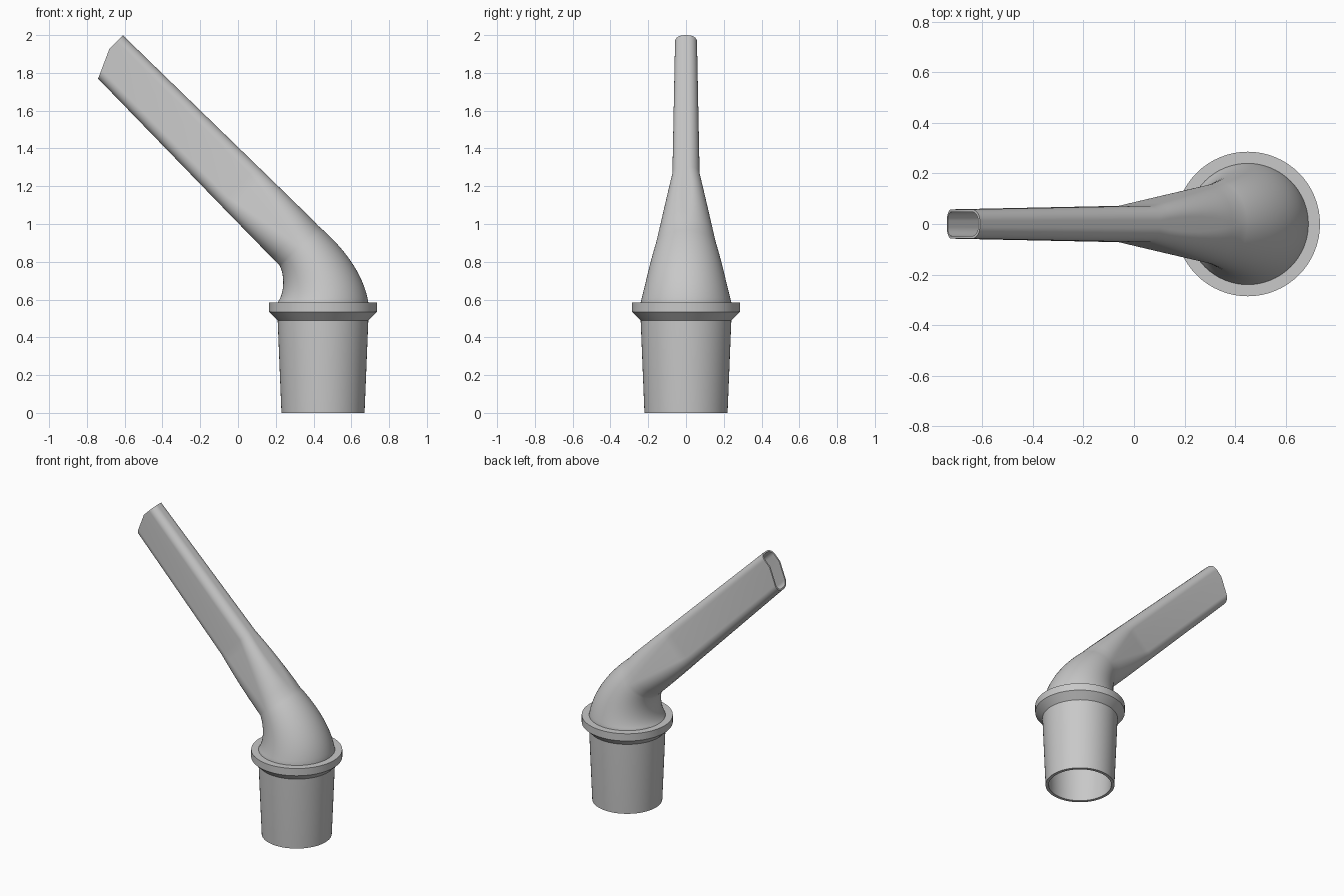
import bpy, bmesh, math
from mathutils import Vector

cube = bpy.data.objects.get("Cube")
if cube:
    bpy.data.objects.remove(cube)

AXIS_X = 0.45                      # centre of the round socket
COLLAR_Z = 0.585                   # top of the collar
ALONG = Vector((-1, 0, 1)).normalized()
ACROSS = Vector((1, 0, 1)).normalized()
SIDE = Vector((0, 1, 0))
NOTCH = 0.028                      # where the slanted part of the tip begins

grey = bpy.data.materials.new("plain_grey")
grey.use_nodes = True
grey.diffuse_color = (0.58, 0.58, 0.58, 1)
grey.node_tree.nodes["Principled BSDF"].inputs["Base Color"].default_value = grey.diffuse_color


def lerp(a, b, u):
    return a + (b - a) * u


def bezier(p, u):
    v = 1 - u
    pts = [Vector((x, 0, z)) for x, z in p]
    return pts[0] * v**3 + pts[1] * 3 * v * v * u + pts[2] * 3 * v * u * u + pts[3] * u**3


def section(centre, axis, a, b, wall=0, blend=0, radius=0, slant=0, steps=16):
    """Ring that blends from an ellipse (0) to a rounded rectangle (1)."""
    a, b, radius = a - wall, b - wall, max(radius - wall, 0.01)
    ring = []

    def add(n, y):
        drop = slant * max(0, NOTCH - n)
        ring.append(centre + axis * n + SIDE * y - ALONG * drop)

    for q in range(4):
        sx, sy = (1, -1, -1, 1)[q], (1, 1, -1, -1)[q]
        for i in range(steps + 1):
            t = (q + i / steps) * math.pi / 2
            c, s = math.cos(t), math.sin(t)
            add(lerp(a * c, sx * (a - radius) + radius * c, blend),
                lerp(b * s, sy * (b - radius) + radius * s, blend))
        if q % 2 == 0:             # extra point on each long flat side
            add(NOTCH * blend, sy * b)
    return ring


def finish(name, rings):
    """Skin a closed loop of rings into a solid shell."""
    bm = bmesh.new()
    rows = [[bm.verts.new(p) for p in ring] for ring in rings]
    for r, row in enumerate(rows):
        nxt = rows[(r + 1) % len(rows)]
        for i in range(len(row)):
            j = (i + 1) % len(row)
            bm.faces.new((row[i], row[j], nxt[j], nxt[i]))
    bmesh.ops.remove_doubles(bm, verts=bm.verts, dist=1e-5)
    bmesh.ops.recalc_face_normals(bm, faces=bm.faces)
    mesh = bpy.data.meshes.new(name)
    bm.to_mesh(mesh)
    bm.free()
    obj = bpy.data.objects.new(name, mesh)
    bpy.context.collection.objects.link(obj)
    mesh.materials.append(grey)
    bpy.ops.object.select_all(action='DESELECT')
    obj.select_set(True)
    bpy.context.view_layer.objects.active = obj
    bpy.ops.object.shade_smooth_by_angle(angle=math.radians(30))


def round_ring(r, z):
    return section(Vector((AXIS_X, 0, z)), Vector((1, 0, 0)), r, r)


def skin(inside):
    """All rings of the outer or inner surface, from socket mouth to tip."""
    wall = 0.02 if inside else 0
    rings = [round_ring(0.22 - wall, 0), round_ring(0.24 - wall, 0.49)]
    # curved elbow
    outer = [(0.69, COLLAR_Z), (0.665, 0.74), (0.55, 0.885), (0.425, 0.99)]
    inner = [(0.21, COLLAR_Z), (0.25, 0.64), (0.245, 0.735), (0.22, 0.78)]
    for k in range(17):
        u = k / 16
        p, q = bezier(outer, u), bezier(inner, u)
        rings.append(section((p + q) / 2, (p - q).normalized(), (p - q).length / 2,
                             lerp(0.24, 0.16, u), lerp(wall, wall * 0.6, u)))
    # round to flat transition
    base = ACROSS * 0.855
    for k in range(1, 9):
        u = k / 8
        rings.append(section(base + ALONG * lerp(0.396, 0.85, u), ACROSS,
                             lerp(0.148, 0.142, u), lerp(0.16, 0.072, u),
                             wall * 0.6, u, 0.058))
    # flat spout with a slanted tip
    rings.append(section(base + ALONG * 1.845, ACROSS, 0.1275, 0.058,
                         wall * 0.5, 1, 0.046, slant=0.45))
    return rings


# Hollow body: socket, elbow and spout
finish("socket_and_spout", skin(False) + skin(True)[::-1])

# Collar with a chamfered underside
finish("collar", [round_ring(r, z) for r, z in
                  ((0.23, 0.49), (0.24, 0.49), (0.286, 0.535), (0.286, COLLAR_Z), (0.23, COLLAR_Z))])
